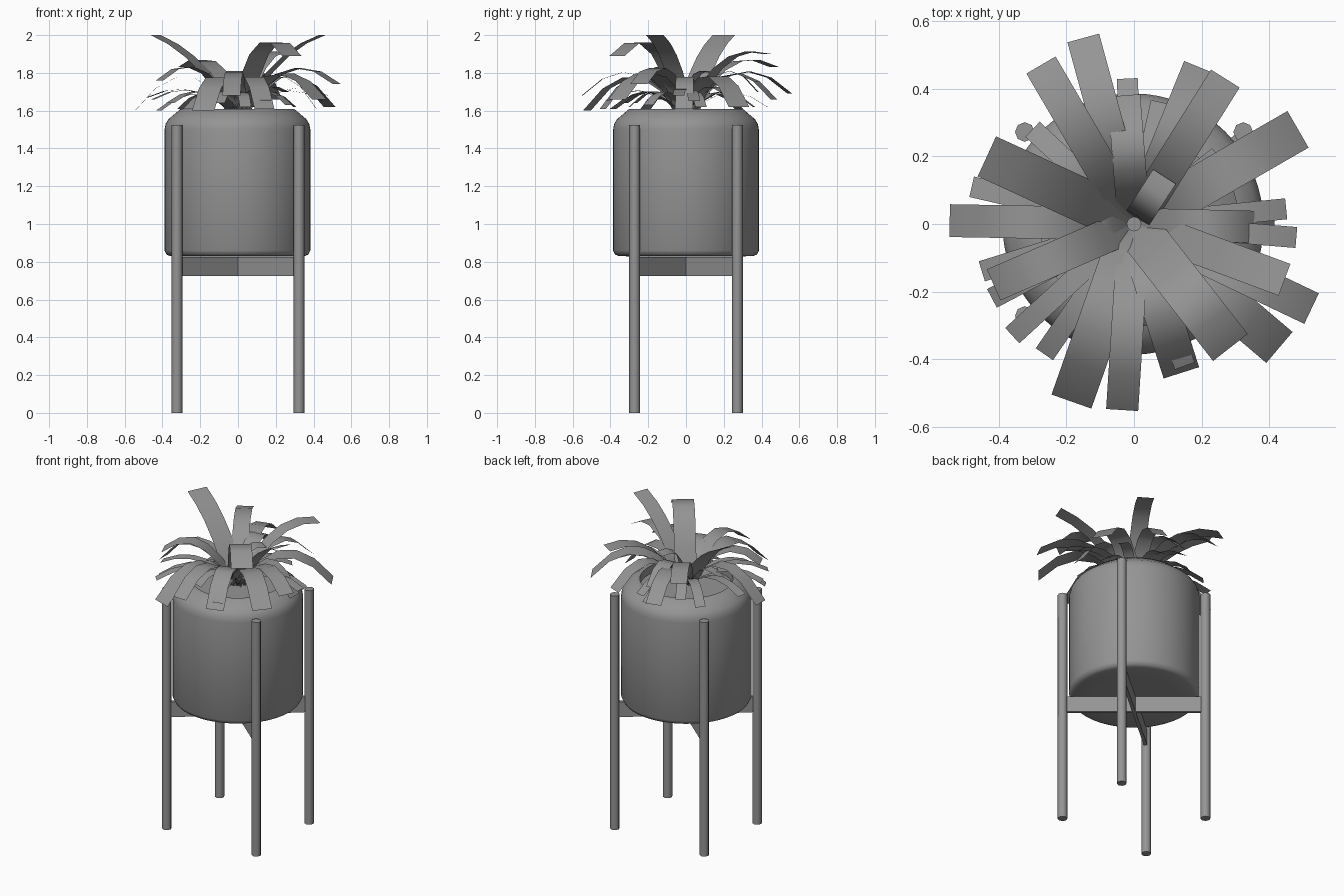
import bpy, bmesh, math
from mathutils import Vector

cube = bpy.data.objects.get("Cube")
if cube:
    bpy.data.objects.remove(cube, do_unlink=True)

grey = bpy.data.materials.new("plain_grey")
grey.use_nodes = True
TONE = (0.3, 0.3, 0.3, 1)
grey.diffuse_color = TONE
grey.node_tree.nodes["Principled BSDF"].inputs["Base Color"].default_value = TONE


def finish(bm, name, angle=35):
    mesh = bpy.data.meshes.new(name)
    bm.to_mesh(mesh)
    bm.free()
    mesh.materials.append(grey)
    ob = bpy.data.objects.new(name, mesh)
    bpy.context.collection.objects.link(ob)
    bpy.ops.object.select_all(action='DESELECT')
    ob.select_set(True)
    bpy.context.view_layer.objects.active = ob
    bpy.ops.object.shade_smooth_by_angle(angle=math.radians(angle))
    return ob


# Pot: lathed profile with rounded base, sloped shoulder, rim and soil
profile = [(0, .828), (.25, .828), (.355, .83), (.375, .838), (.386, .86), (.386, 1.5),
           (.38, 1.53), (.365, 1.555), (.3, 1.61), (.275, 1.61), (.275, 1.56), (0, 1.56)]
bm = bmesh.new()
ring = [bm.verts.new((r, 0, z)) for r, z in profile]
edges = [bm.edges.new(pair) for pair in zip(ring, ring[1:])]
bmesh.ops.spin(bm, geom=ring + edges, cent=(0, 0, 0), axis=(0, 0, 1),
               angle=math.tau, steps=64)
bmesh.ops.remove_doubles(bm, verts=bm.verts, dist=.0005)
bmesh.ops.recalc_face_normals(bm, faces=bm.faces)
finish(bm, "pot", 50).location.x = -.003

# Stand: four round legs
LEG_X, LEG_Y, LEG_H = .323, .272, 1.525
for sx, side in ((1, "left"), (-1, "right")):
    for sy, end in ((-1, "front"), (1, "back")):
        bm = bmesh.new()
        bmesh.ops.create_cone(bm, cap_ends=True, segments=8, radius1=.029,
                              radius2=.029, depth=LEG_H)
        leg = finish(bm, f"{end}_{side}_leg", 50)
        leg.location = (sx * LEG_X, sy * LEG_Y, LEG_H / 2)

# Stand: two crossed bars under the pot
for sign, name in ((1, "cross_bar_a"), (-1, "cross_bar_b")):
    bm = bmesh.new()
    bmesh.ops.create_cube(bm, size=1)
    bmesh.ops.scale(bm, vec=(2 * math.hypot(LEG_X, LEG_Y), .02, .1), verts=bm.verts)
    bar = finish(bm, name)
    bar.location.z = .776
    bar.rotation_euler.z = sign * math.atan2(LEG_Y, LEG_X)


# Plant: each leaf is a bent strip from the centre to its tip
def leaf(name, x, y, tip_z, peak, width, reach=.5, steps=5):
    out = Vector((x, y, 0)).normalized()
    across = Vector((-out.y, out.x, 0)) * width / 2
    base = out * .02 + Vector((0, 0, 1.58))
    tip = Vector((x, y, tip_z))
    bend = Vector((x * reach, y * reach, peak))
    bm = bmesh.new()
    last = None
    for i in range(steps + 1):
        t = i / steps
        p = base * (1 - t) ** 2 + bend * 2 * t * (1 - t) + tip * t * t
        pair = (bm.verts.new(p - across), bm.verts.new(p + across))
        if last:
            bm.faces.new((last[0], pair[0], pair[1], last[1]))
        last = pair
    finish(bm, name, 40)


# Upright leaves: tip x, tip y, tip height, bend height, width
for i, (x, y, z, peak, w) in enumerate([
        (-.435, .2, 2.0, 1.9, .13), (.445, -.165, 2.0, 1.92, .1),
        (.285, -.365, 1.89, 2.14, .13), (.27, .43, 1.9, 1.98, .1),
        (-.275, .47, 1.83, 1.98, .1)]):
    leaf(f"upright_leaf_{i}", x, y, z, peak, w, .45)
leaf("centre_leaf", .09, .14, 1.8, 1.86, .08, .1)

# Broad arching leaves
for i, (x, y, z, w) in enumerate([
        (-.15, .55, 1.69, .097), (.19, .465, 1.66, .09), (.485, .28, 1.62, .125),
        (.525, -.25, 1.74, .1), (.43, -.365, 1.66, .12), (.14, -.44, 1.61, .11),
        (-.035, -.55, 1.68, .095), (-.185, -.525, 1.6, .125), (-.415, -.18, 1.76, .1),
        (-.545, .01, 1.6, .097), (-.03, .38, 1.7, .097), (.415, -.01, 1.61, .095)]):
    leaf(f"broad_leaf_{i}", x, y, z, 1.97, w, .5)

# Narrow lower leaves
for i, (x, y, z) in enumerate([
        (.45, .045, 1.65), (.48, -.04, 1.68), (-.48, .11, 1.67), (-.3, .28, 1.61),
        (-.02, .43, 1.62), (-.45, -.14, 1.66), (-.42, -.22, 1.6), (-.36, -.33, 1.64),
        (-.265, -.385, 1.61), (.15, -.42, 1.65), (.25, .2, 1.7), (-.24, -.03, 1.66),
        (.08, .36, 1.62), (.3, .08, 1.62), (-.1, -.27, 1.64), (.27, -.2, 1.63),
        (.04, -.3, 1.62), (-.17, .3, 1.63)]):
    leaf(f"narrow_leaf_{i}", x, y, z, 1.79, .062, .5)
